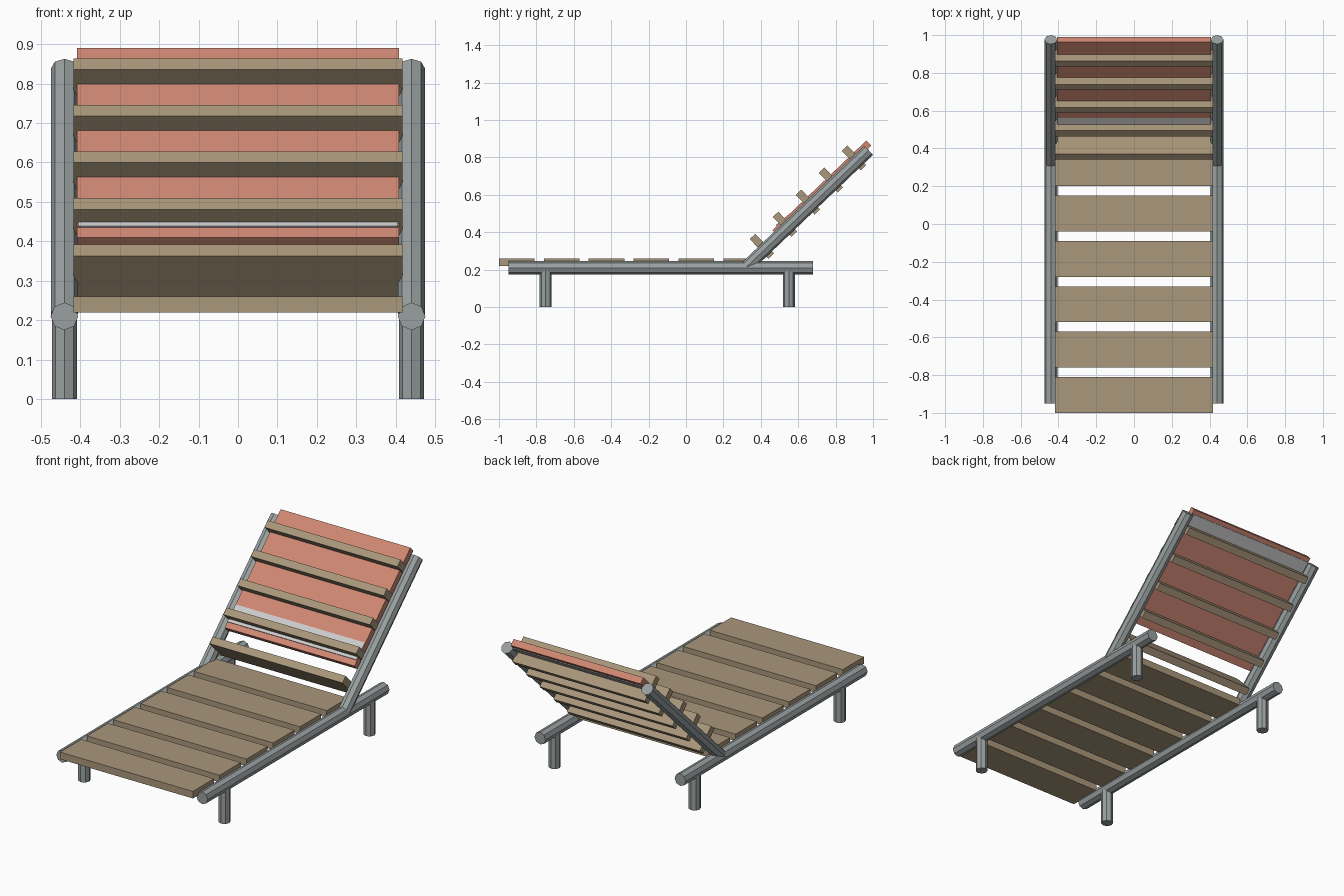
import bpy
from math import radians, atan2
from mathutils import Vector

if "Cube" in bpy.data.objects:
    bpy.data.objects.remove(bpy.data.objects["Cube"])


def material(name, rgb):
    m = bpy.data.materials.new(name)
    m.diffuse_color = (*rgb, 1)
    m.use_nodes = True
    m.node_tree.nodes["Principled BSDF"].inputs["Base Color"].default_value = m.diffuse_color
    return m


WOOD = material("wood", (0.40, 0.31, 0.20))
RED = material("red_fabric", (0.62, 0.24, 0.17))
WHITE = material("pale_fabric", (0.85, 0.86, 0.86))
METAL = material("metal", (0.32, 0.35, 0.35))


def box(name, y, z, size, mat, tilt=0.0):
    bpy.ops.mesh.primitive_cube_add(size=1, location=(0, y, z), rotation=(tilt, 0, 0))
    o = bpy.context.object
    o.name = name
    o.scale = size
    o.data.materials.append(mat)
    return o


def slab(name, start, end, width, thick, mat):
    # tilted panel whose mid-plane runs between two (y, z) points
    a, b = Vector(start), Vector(end)
    c, d = (a + b) / 2, b - a
    return box(name, c.x, c.y, (width, d.length, thick), mat, atan2(d.y, d.x))


def tube(name, start, end, radius):
    # eight-sided tube between two points
    a, b = Vector(start), Vector(end)
    d = b - a
    bpy.ops.mesh.primitive_cylinder_add(vertices=8, radius=radius, depth=d.length,
                                        location=(a + b) / 2,
                                        rotation=(-atan2(d.y, d.z), 0, 0))
    o = bpy.context.object
    o.name = name
    o.data.materials.append(METAL)
    return o


# tubular frame, both sides
for side, s in (("left", -1), ("right", 1)):
    x = s * 0.44
    tube(f"{side}_side_rail", (x, -0.95, 0.21), (x, 0.68, 0.21), 0.035)
    tube(f"{side}_front_leg", (x, -0.75, 0), (x, -0.75, 0.21), 0.032)
    tube(f"{side}_back_leg", (x, 0.55, 0), (x, 0.55, 0.21), 0.032)
    tube(f"{side}_backrest_post", (x, 0.325, 0.216), (x, 0.976, 0.838), 0.034)

# seat slats
for i in range(6):
    box(f"seat_slat_{i + 1}", -0.905 + 0.24 * i, 0.24, (0.834, 0.19, 0.04), WOOD)

# backrest slats, standing across the backrest plane
for i in range(5):
    box(f"backrest_slat_{i + 1}", 0.406 + 0.123 * i, 0.325 + 0.118 * i,
        (0.834, 0.145, 0.041), WOOD, radians(-46.3))

# cushion with a thin cloth panel crossing it at a shallow angle
slab("back_cushion", (0.475, 0.397), (0.977, 0.877), 0.815, 0.037, RED)
slab("cloth_panel", (0.482, 0.437), (0.975, 0.844), 0.81, 0.004, WHITE)
